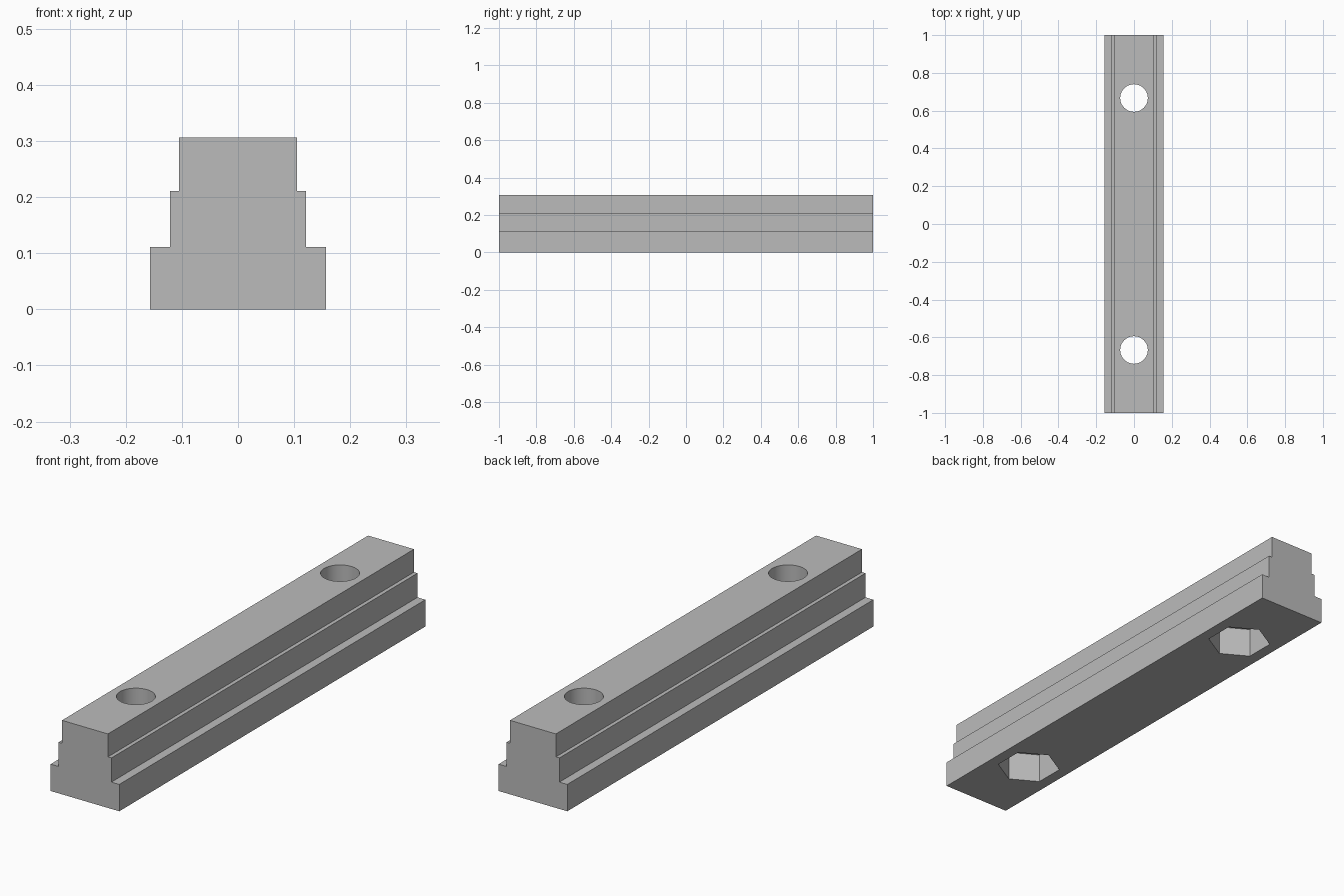
import bpy
import bmesh
from math import sin, cos, tau
from mathutils import Vector

default = bpy.data.objects.get("Cube")
if default:
    bpy.data.objects.remove(default, do_unlink=True)

GREY = (0.5, 0.5, 0.5, 1.0)
metal = bpy.data.materials.new("plain grey")
metal.use_nodes = True
metal.diffuse_color = GREY
metal.node_tree.nodes["Principled BSDF"].inputs["Base Color"].default_value = GREY


def prism(name, points, sweep):
    """Closed solid made by sweeping a flat outline along a vector."""
    bm = bmesh.new()
    face = bm.faces.new([bm.verts.new(p) for p in points])
    new = bmesh.ops.extrude_face_region(bm, geom=[face])["geom"]
    moved = [v for v in new if isinstance(v, bmesh.types.BMVert)]
    bmesh.ops.translate(bm, verts=moved, vec=Vector(sweep))
    bmesh.ops.recalc_face_normals(bm, faces=bm.faces)
    mesh = bpy.data.meshes.new(name)
    bm.to_mesh(mesh)
    bm.free()
    mesh.materials.append(metal)
    obj = bpy.data.objects.new(name, mesh)
    bpy.context.collection.objects.link(obj)
    return obj


def ring(radius, sides, y, z):
    """Regular polygon with its first corner towards +y."""
    return [(radius * sin(tau * i / sides), y + radius * cos(tau * i / sides), z)
            for i in range(sides)]


# Stepped bar: mirrored half profile swept along its length
half = [(0.157, 0), (0.157, 0.111), (0.121, 0.111),
        (0.121, 0.211), (0.105, 0.211), (0.105, 0.306)]
profile = half + [(-x, z) for x, z in reversed(half)]
bar = prism("stepped_bar", [(x, -1, z) for x, z in profile], (0, 2, 0))

# Bolt holes with hexagonal nut pockets underneath
cutters = []
for y in (-0.667, 0.667):
    cutters.append(prism("nut_pocket_cutter", ring(0.126, 6, y, -0.1), (0, 0, 0.225)))
    cutters.append(prism("bolt_hole_cutter", ring(0.073, 64, y, -0.2), (0, 0, 0.7)))
for cutter in cutters:
    cutter.hide_render = True
    cut = bar.modifiers.new(cutter.name, "BOOLEAN")
    cut.operation = "DIFFERENCE"
    cut.solver = "EXACT"
    cut.object = cutter

# Apply the cuts and drop the helpers
bpy.context.view_layer.objects.active = bar
bar.select_set(True)
for name in [m.name for m in bar.modifiers]:
    bpy.ops.object.modifier_apply(modifier=name)
for cutter in cutters:
    bpy.data.objects.remove(cutter, do_unlink=True)

# Smooth round bores, crisp edges elsewhere
bpy.ops.object.shade_smooth_by_angle(angle=0.5)
